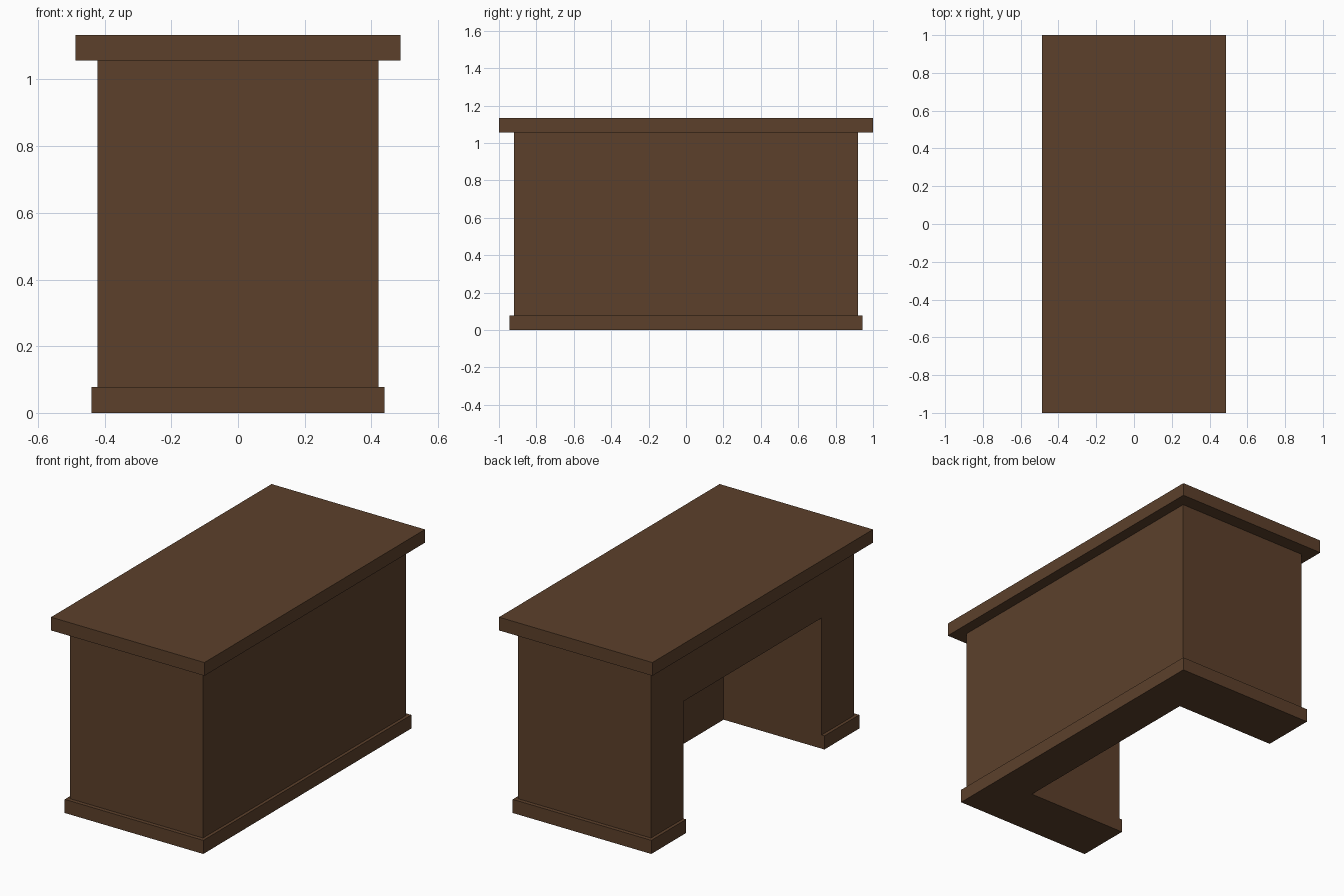
import bpy

if "Cube" in bpy.data.objects:
    bpy.data.objects.remove(bpy.data.objects["Cube"], do_unlink=True)

# Single dark wood colour
wood = bpy.data.materials.new("dark_brown_wood")
wood.use_nodes = True
colour = (0.107, 0.051, 0.024, 1.0)
wood.diffuse_color = colour
bsdf = wood.node_tree.nodes["Principled BSDF"]
bsdf.inputs["Base Color"].default_value = colour
bsdf.inputs["Roughness"].default_value = 0.8


def box(name, x0, x1, y0, y1, z0, z1):
    """Axis-aligned box between two corners."""
    bpy.ops.mesh.primitive_cube_add(
        size=1, location=((x0 + x1) / 2, (y0 + y1) / 2, (z0 + z1) / 2))
    obj = bpy.context.object
    obj.name = obj.data.name = name
    obj.scale = (x1 - x0, y1 - y0, z1 - z0)
    bpy.ops.object.transform_apply(location=False, rotation=False, scale=True)
    obj.data.materials.append(wood)
    return obj


def slab(name, half_x, half_y, z0, z1):
    """Box centred on the origin in plan."""
    return box(name, -half_x, half_x, -half_y, half_y, z0, z1)


BASE_TOP, BODY_TOP, TOTAL = 0.078, 1.057, 1.133

# Stacked parts of the desk
base = slab("base_plinth", 0.44, 0.943, 0, BASE_TOP)
body = slab("desk_body", 0.422, 0.92, BASE_TOP, BODY_TOP)
slab("desk_top", 0.487, 1.0, BODY_TOP, TOTAL)

# Knee space, open on the sitting side and down to the floor
cutter = box("knee_space_cutter", -0.7, 0.2, -0.627, 0.627, -0.2, 0.75)
cutter.hide_render = True
for part in (base, body):
    cut = part.modifiers.new("knee_space", "BOOLEAN")
    cut.operation = "DIFFERENCE"
    cut.solver = "EXACT"
    cut.object = cutter
    bpy.context.view_layer.objects.active = part
    bpy.ops.object.modifier_apply(modifier=cut.name)
bpy.data.objects.remove(cutter, do_unlink=True)
